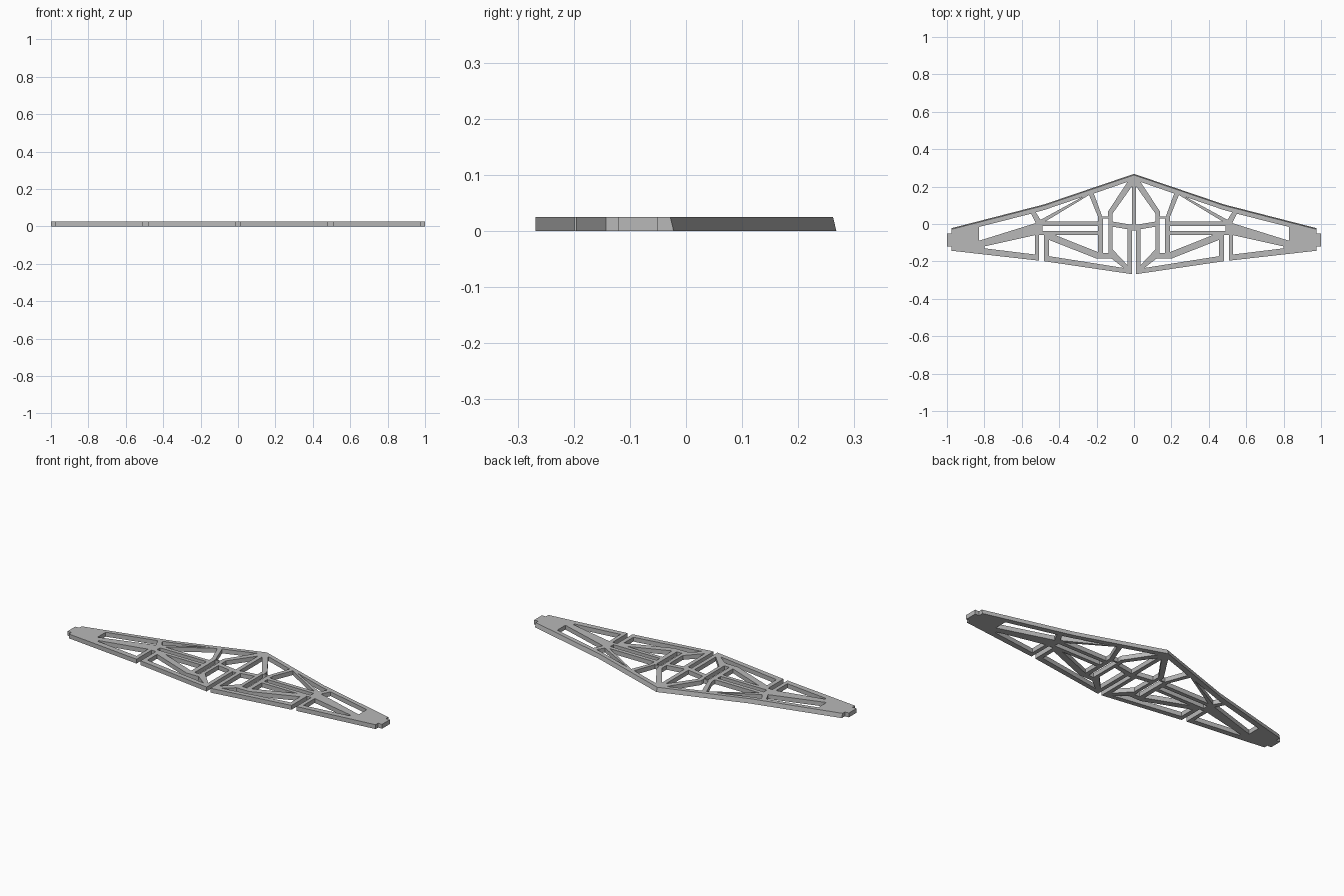
import bpy
from mathutils import Vector

THICKNESS = 0.025

cube = bpy.data.objects.get("Cube")
if cube:
    bpy.data.objects.remove(cube, do_unlink=True)


def rect(x1, x2, y1, y2):
    return [(x1, y1), (x2, y1), (x2, y2), (x1, y2)]


def mirrored(points):
    return [(-x, y) for x, y in reversed(points)]


# Back edge, from the peak to the tip
back_edge = [(0, 0.268), (0.48, 0.105), (0.975, -0.022)]

# End tab
end_tab = [(0.975, -0.05), (1, -0.05), (1, -0.12), (0.975, -0.12)]

# Front edge with the outer open slot and half of the centre open slot
front_edge = [
    (0.975, -0.143), (0.508, -0.196), (0.508, -0.06), (0.48, -0.06),
    (0.48, -0.199), (0.012, -0.268), (0.012, -0.035),
]

# Openings between the struts of one half
openings = {
    "beside king post": [(0.012, 0.2), (0.012, -0.004), (0.115, 0.013), (0.115, 0.055)],
    "under back chord": [(0.035, 0.225), (0.215, 0.163), (0.17, 0.04), (0.14, 0.04),
                         (0.14, 0.065)],
    "slot in upright box": rect(0.135, 0.167, -0.155, 0.03),
    "beside centre slot": [(0.035, -0.028), (0.115, -0.014), (0.115, -0.135), (0.035, -0.22)],
    "inner upper bay": [(0.193, 0.04), (0.24, 0.155), (0.475, 0.013), (0.193, 0.013)],
    "shoulder": [(0.275, 0.145), (0.48, 0.075), (0.525, 0.063), (0.5, 0.022)],
    "between twin rails": rect(0.193, 0.488, -0.038, -0.01),
    "under twin rails": [(0.193, -0.06), (0.42, -0.06), (0.193, -0.15)],
    "inner front bay": [(0.055, -0.235), (0.12, -0.185), (0.2, -0.185), (0.455, -0.085),
                        (0.455, -0.172)],
    "outer upper bay": [(0.55, 0.055), (0.83, -0.016), (0.83, -0.09), (0.525, 0.005)],
    "outer front bay": [(0.53, -0.03), (0.8, -0.12), (0.8, -0.13), (0.53, -0.163)],
}
openings["outer front bay"][0] = (0.53, -0.06)

half = back_edge + end_tab + front_edge
loops = [half + mirrored(half[1:])]
for opening in openings.values():
    loops += [opening, mirrored(opening)]

# Flat filled profile, thickened into a plate
curve = bpy.data.curves.new("truss_profile", "CURVE")
curve.dimensions = "2D"
curve.fill_mode = "BOTH"
curve.extrude = THICKNESS / 2
for loop in loops:
    spline = curve.splines.new("POLY")
    spline.points.add(len(loop) - 1)
    spline.use_cyclic_u = True
    for point, (x, y) in zip(spline.points, loop):
        point.co = (x, y, 0, 1)

profile = bpy.data.objects.new("truss_profile", curve)
bpy.context.collection.objects.link(profile)
bpy.context.view_layer.update()
mesh = bpy.data.meshes.new_from_object(profile.evaluated_get(bpy.context.evaluated_depsgraph_get()))
bpy.data.objects.remove(profile, do_unlink=True)

# Stand the plate on the floor and bevel the back edge towards the top
bevelled = [Vector(p) for p in back_edge + mirrored(back_edge)]
for vert in mesh.vertices:
    on_back = any((vert.co.xy - p).length < 0.001 for p in bevelled)
    if vert.co.z > 0 and on_back:
        vert.co.y -= 0.006
    vert.co.z += THICKNESS / 2

# Plain grey material
grey = bpy.data.materials.new("plain_grey")
grey.use_nodes = True
colour = (0.48, 0.48, 0.48, 1)
grey.diffuse_color = colour
grey.node_tree.nodes["Principled BSDF"].inputs["Base Color"].default_value = colour
mesh.materials.clear()
mesh.materials.append(grey)
mesh.polygons.foreach_set("use_smooth", [False] * len(mesh.polygons))

mesh.name = "truss_rib"
rib = bpy.data.objects.new("truss_rib", mesh)
bpy.context.collection.objects.link(rib)
